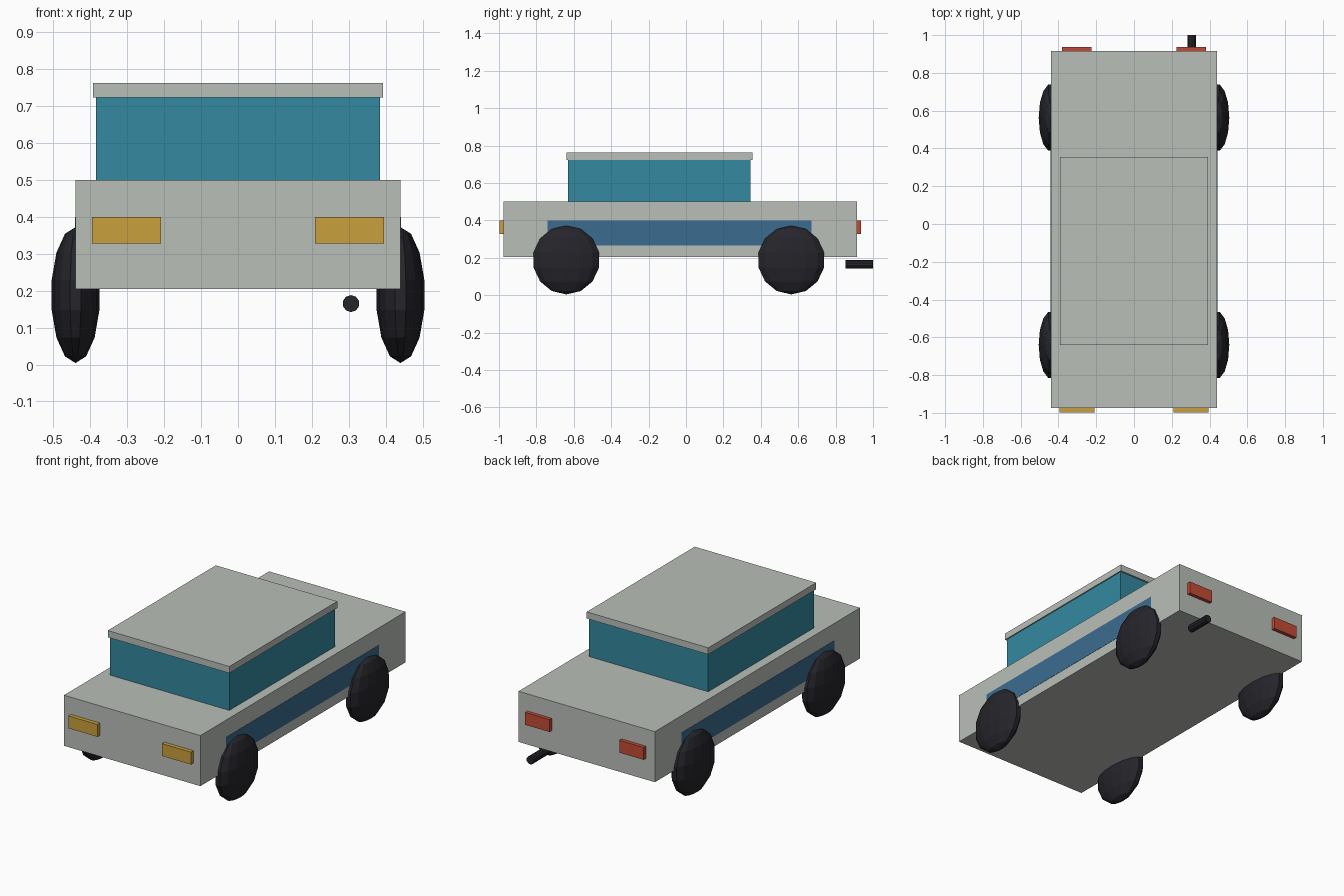
import bpy, math
from mathutils import Matrix

cube = bpy.data.objects.get("Cube")
if cube:
    bpy.data.objects.remove(cube, do_unlink=True)


def material(name, rgb):
    m = bpy.data.materials.new(name)
    m.use_nodes = True
    m.diffuse_color = (*rgb, 1)
    m.node_tree.nodes["Principled BSDF"].inputs["Base Color"].default_value = (*rgb, 1)
    return m


paint = material("pale grey paint", (0.49, 0.52, 0.48))
glass = material("teal glass", (0.033, 0.25, 0.35))
stripe = material("blue stripe", (0.044, 0.15, 0.28))
amber = material("amber lamp", (0.58, 0.35, 0.045))
red = material("red lamp", (0.55, 0.07, 0.035))
rubber = material("dark rubber", (0.018, 0.018, 0.024))


def finish(name, mat):
    ob = bpy.context.object
    ob.name = name
    ob.data.materials.append(mat)
    return ob


def box(name, mat, x, y, z):
    """Box spanning the given (low, high) ranges."""
    spans = (x, y, z)
    bpy.ops.mesh.primitive_cube_add(size=1)
    ob = finish(name, mat)
    size = Matrix.Diagonal([hi - lo for lo, hi in spans]).to_4x4()
    ob.data.transform(size)
    ob.location = [(lo + hi) / 2 for lo, hi in spans]
    return ob


# Body, cabin and roof
box("body", paint, (-0.44, 0.44), (-0.975, 0.915), (0.205, 0.5))
box("cabin", glass, (-0.385, 0.385), (-0.63, 0.345), (0.5, 0.725))
box("roof", paint, (-0.392, 0.392), (-0.64, 0.355), (0.723, 0.762))

for side, label in ((1, "left"), (-1, "right")):
    def across(a, b):
        return sorted((side * a, side * b))

    # Side stripe and lamps
    box(f"{label}_stripe", stripe, across(0.438, 0.4415), (-0.74, 0.67), (0.265, 0.4))
    box(f"{label}_headlight", amber, across(0.208, 0.395), (-0.998, -0.97), (0.328, 0.4))
    box(f"{label}_taillight", red, across(0.225, 0.382), (0.91, 0.936), (0.328, 0.4))

    # Flattened, faceted wheels
    for end, y in (("front", -0.64), ("rear", 0.563)):
        bpy.ops.mesh.primitive_uv_sphere_add(segments=14, ring_count=7, radius=0.184)
        wheel = finish(f"{end}_{label}_wheel", rubber)
        wheel.data.transform(Matrix.Rotation(math.pi / 2, 4, "Z"))
        wheel.data.transform(Matrix.Diagonal((0.36, 1, 1, 1)))
        wheel.location = (side * 0.44, y, 0.188)

# Exhaust pipe
bpy.ops.mesh.primitive_cylinder_add(vertices=10, radius=0.023, depth=0.148,
                                    location=(0.306, 0.926, 0.165),
                                    rotation=(math.pi / 2, 0, 0))
finish("exhaust_pipe", rubber)
